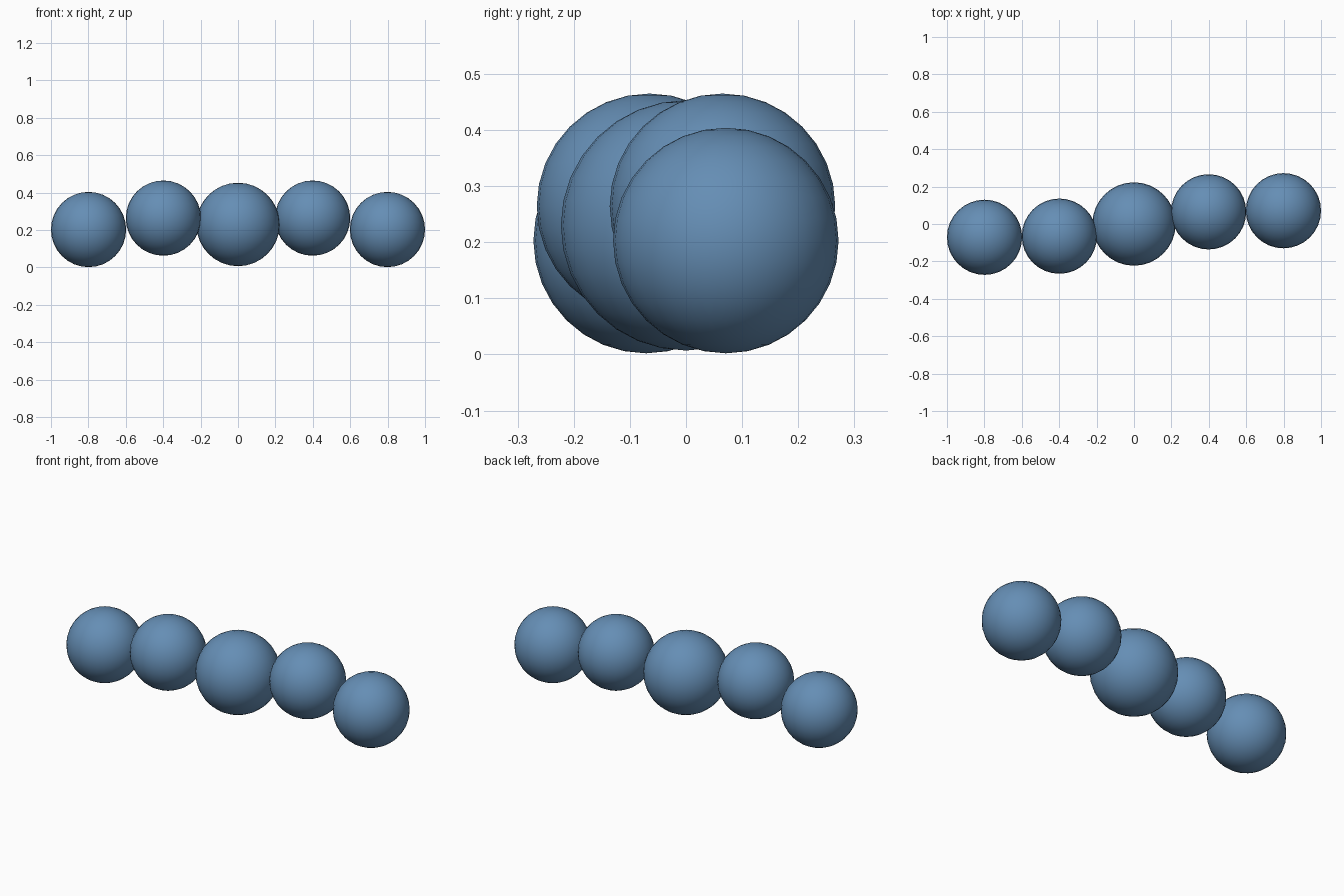
import bpy

if "Cube" in bpy.data.objects:
    bpy.data.objects.remove(bpy.data.objects["Cube"])

# Single blue colour
blue = bpy.data.materials.new("steel blue")
blue.diffuse_color = (0.13, 0.27, 0.46, 1.0)
blue.use_nodes = True
blue.node_tree.nodes["Principled BSDF"].inputs["Base Color"].default_value = blue.diffuse_color


def ball(name, loc, radius):
    bpy.ops.mesh.primitive_uv_sphere_add(segments=32, ring_count=16, radius=radius, location=loc)
    ob = bpy.context.object
    ob.name = name
    ob.data.materials.append(blue)
    bpy.ops.object.shade_smooth()


# Large middle bead
ball("middle_bead", (0, 0, 0.23), 0.223)

# Inner and outer beads, repeated point-symmetrically about the middle
for side, s in (("left", -1), ("right", 1)):
    ball(side + "_inner_bead", (s * 0.399, s * 0.065, 0.264), 0.201)
    ball(side + "_outer_bead", (s * 0.799, s * 0.071, 0.203), 0.201)
